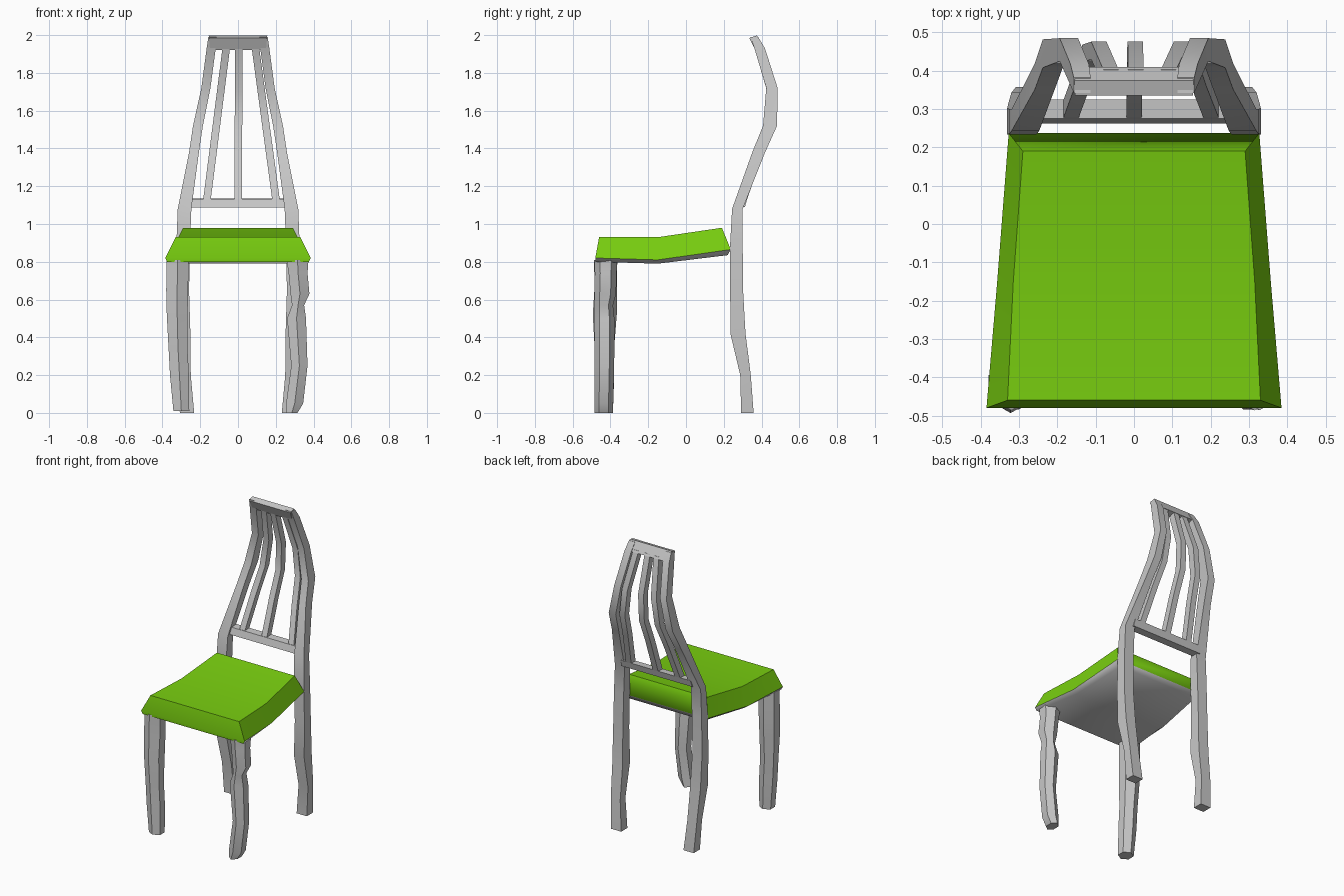
import bpy, bmesh, math

cube = bpy.data.objects.get("Cube")
if cube:
    bpy.data.objects.remove(cube, do_unlink=True)


def material(name, rgb):
    m = bpy.data.materials.new(name)
    m.use_nodes = True
    m.diffuse_color = (*rgb, 1)
    m.node_tree.nodes["Principled BSDF"].inputs["Base Color"].default_value = (*rgb, 1)
    return m


grey = material("grey frame", (0.58, 0.58, 0.58))
green = material("green cushion", (0.19, 0.62, 0.005))


def finish(name, bm, mats, angle):
    bmesh.ops.recalc_face_normals(bm, faces=bm.faces)
    mesh = bpy.data.meshes.new(name)
    bm.to_mesh(mesh)
    bm.free()
    for m in mats:
        mesh.materials.append(m)
    ob = bpy.data.objects.new(name, mesh)
    bpy.context.collection.objects.link(ob)
    bpy.ops.object.select_all(action="DESELECT")
    ob.select_set(True)
    bpy.context.view_layer.objects.active = ob
    bpy.ops.object.shade_smooth_by_angle(angle=math.radians(angle))
    return ob


def bridge(bm, rings):
    for a, b in zip(rings, rings[1:]):
        n = len(a)
        for i in range(n):
            j = (i + 1) % n
            bm.faces.new((a[i], a[j], b[j], b[i]))


def limb(name, stations, sides=4, side=1):
    """Loft horizontal sections given as x, y, z, half width, half depth."""
    bm = bmesh.new()
    grow = 1 / math.cos(math.pi / sides)
    rings = []
    for x, y, z, hx, hy in stations:
        ring = []
        for k in range(sides):
            a = 2 * math.pi * (k + 0.5) / sides
            ring.append(bm.verts.new((side * (x + hx * grow * math.cos(a)),
                                      y + hy * grow * math.sin(a), z)))
        rings.append(ring)
    bridge(bm, rings)
    bm.faces.new(rings[0])
    bm.faces.new(rings[-1])
    return finish(name, bm, [grey], 50)


def rail(name, half_top, half_bottom, profile):
    """Cross bar with a y-z profile; ends slope with the posts."""
    bm = bmesh.new()
    zs = [z for y, z in profile]
    rings = []
    for s in (-1, 1):
        ring = []
        for y, z in profile:
            t = (z - min(zs)) / (max(zs) - min(zs))
            ring.append(bm.verts.new((s * (half_bottom + t * (half_top - half_bottom)), y, z)))
        rings.append(ring)
    bridge(bm, rings)
    bm.faces.new(rings[0])
    bm.faces.new(rings[1])
    return finish(name, bm, [grey], 40)


# Seat: underside edge, rim and top edge at three depths (y, half width, z)
sections = [
    [(-0.478, 0.375, 0.80), (-0.48, 0.385, 0.82), (-0.46, 0.33, 0.93)],
    [(-0.15, 0.33, 0.79), (-0.15, 0.357, 0.81), (-0.15, 0.315, 0.93)],
    [(0.22, 0.29, 0.835), (0.237, 0.327, 0.865), (0.19, 0.29, 0.98)],
]
bm = bmesh.new()
rings = []
for sec in sections:
    right = [bm.verts.new((w, y, z)) for y, w, z in sec]
    left = [bm.verts.new((-w, y, z)) for y, w, z in reversed(sec)]
    rings.append(right + left)
bridge(bm, rings)
for r in (rings[0], rings[-1]):
    bm.faces.new((r[0], r[1], r[4], r[5]))
    bm.faces.new((r[1], r[2], r[3], r[4]))
bmesh.ops.recalc_face_normals(bm, faces=bm.faces)
for f in bm.faces:
    f.normal_update()
    f.material_index = 1 if f.normal.z < -0.3 else 0
finish("seat_cushion", bm, [green, grey], 62)

# Rear legs running up into the back posts
post = [
    (0.27, 0.325, 0.0, 0.038, 0.033),
    (0.285, 0.315, 0.2, 0.035, 0.028),
    (0.29, 0.275, 0.42, 0.038, 0.04),
    (0.295, 0.268, 0.65, 0.036, 0.034),
    (0.29, 0.267, 0.9, 0.036, 0.033),
    (0.283, 0.272, 1.08, 0.036, 0.028),
    (0.233, 0.385, 1.38, 0.026, 0.034),
    (0.212, 0.445, 1.52, 0.026, 0.037),
    (0.17, 0.455, 1.72, 0.024, 0.03),
    (0.142, 0.39, 1.93, 0.024, 0.028),
    (0.135, 0.362, 1.99, 0.022, 0.02),
]
for side, label in ((1, "left"), (-1, "right")):
    limb(label + "_back_post", post, 4, side)

# Front legs, carved unevenly
limb("right_front_leg", [
    (0.30, -0.435, 0.01, 0.042, 0.042),
    (0.31, -0.432, 0.2, 0.05, 0.045),
    (0.318, -0.432, 0.35, 0.05, 0.045),
    (0.322, -0.43, 0.52, 0.055, 0.055),
    (0.322, -0.425, 0.65, 0.058, 0.052),
    (0.32, -0.425, 0.81, 0.058, 0.053),
], 6, -1)
limb("left_front_leg", [
    (0.285, -0.435, 0.0, 0.03, 0.042),
    (0.30, -0.435, 0.05, 0.045, 0.043),
    (0.325, -0.432, 0.25, 0.043, 0.045),
    (0.31, -0.432, 0.5, 0.05, 0.046),
    (0.318, -0.435, 0.57, 0.032, 0.042),
    (0.328, -0.428, 0.63, 0.05, 0.05),
    (0.318, -0.425, 0.74, 0.05, 0.05),
    (0.315, -0.425, 0.81, 0.058, 0.053),
], 6)

# Cross rails of the back
rail("top_rail", 0.155, 0.148,
     [(0.367, 1.92), (0.335, 1.985), (0.375, 1.998), (0.41, 1.935)])
rail("lower_back_rail", 0.26, 0.265,
     [(0.262, 1.087), (0.275, 1.132), (0.325, 1.135), (0.312, 1.09)])

# Curved spindles between the rails: bottom x, top x
curve = [(1.1, 0.29), (1.36, 0.38), (1.52, 0.445), (1.7, 0.453), (1.95, 0.38)]
for label, low, high in (("right", -0.168, -0.06), ("middle", 0.0, 0.005),
                         ("left", 0.205, 0.09)):
    limb(label + "_spindle", [
        (low + (high - low) * (z - 1.1) / 0.85, y, z, 0.02, 0.023)
        for z, y in curve])
